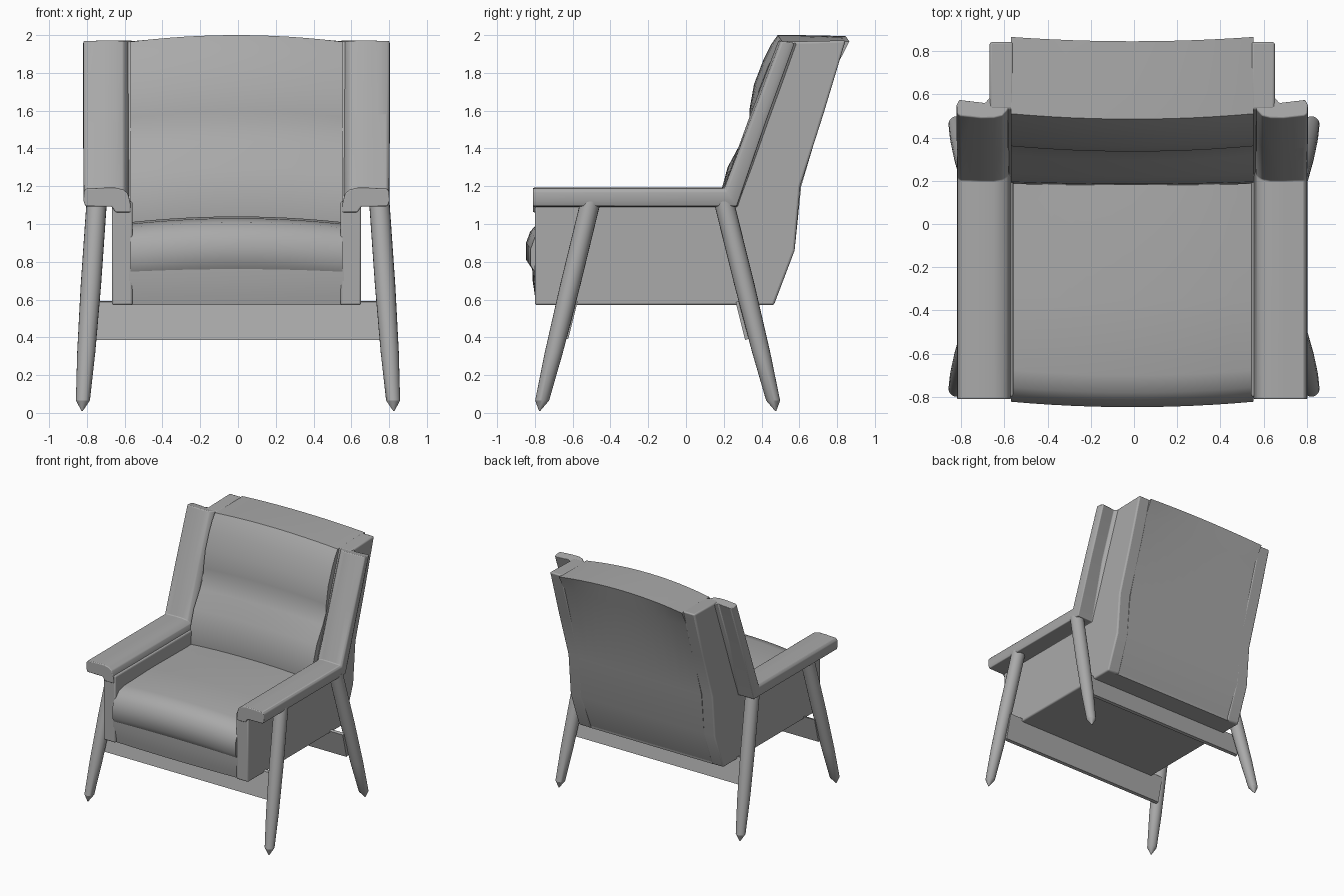
import bpy, bmesh, math
from mathutils import Vector

old = bpy.data.objects.get("Cube")
if old:
    bpy.data.objects.remove(old, do_unlink=True)

GREY = (0.4, 0.4, 0.4, 1)
mat = bpy.data.materials.new("plain grey")
mat.use_nodes = True
mat.diffuse_color = GREY
mat.node_tree.nodes["Principled BSDF"].inputs["Base Color"].default_value = GREY

SHIFT = -0.008  # the upholstery sits slightly off centre


def loft(name, rings, bevel=0, angle=40):
    """Skin closed rings of points, cap both ends and shade smooth by angle."""
    bm = bmesh.new()
    loops = [[bm.verts.new(p) for p in ring] for ring in rings]
    n = len(loops[0])
    for a, b in zip(loops, loops[1:]):
        for i in range(n):
            j = (i + 1) % n
            bm.faces.new((a[i], a[j], b[j], b[i]))
    bm.faces.new(loops[0][::-1])
    bm.faces.new(loops[-1])
    bmesh.ops.recalc_face_normals(bm, faces=bm.faces)
    mesh = bpy.data.meshes.new(name)
    bm.to_mesh(mesh)
    bm.free()
    mesh.materials.append(mat)
    ob = bpy.data.objects.new(name, mesh)
    bpy.context.collection.objects.link(ob)
    if bevel:
        mod = ob.modifiers.new("soft edges", "BEVEL")
        mod.width, mod.segments, mod.limit_method = bevel, 3, "ANGLE"
    bpy.ops.object.select_all(action="DESELECT")
    ob.select_set(True)
    bpy.context.view_layer.objects.active = ob
    bpy.ops.object.shade_smooth_by_angle(angle=math.radians(angle))
    return ob


def across(name, profile, half, crown_y=0, crown_z=0, bevel=0, steps=12):
    """Run a (y, z, softness) profile across the seat, crowned in the middle."""
    rings = []
    for k in range(steps + 1):
        t = 2 * k / steps - 1
        drop = t * t
        rings.append([(SHIFT + t * half, y + crown_y * drop * s, z - crown_z * drop * s)
                      for y, z, s in profile])
    return loft(name, rings, bevel)


# Back: cushioned front, flat top and raked rear
across("back_cushion", [
    (0.46, 0.58, 0), (0.2, 0.9, 0), (0.18, 1.03, 0.2), (0.185, 1.17, 0.4), (0.22, 1.3, 0.6),
    (0.295, 1.44, 0.8), (0.335, 1.54, 1), (0.335, 1.6, 1), (0.36, 1.74, 1),
    (0.41, 1.87, 1), (0.45, 1.95, 1), (0.485, 2.0, 1), (0.6, 2.0, 1), (0.845, 1.995, 0.8),
    (0.8, 1.84, 0), (0.61, 1.2, 0), (0.575, 0.86, 0)], 0.56, 0.025, 0.035)

# Seat cushion with rolled front
across("seat_cushion", [
    (0.4, 0.75, 0), (0.4, 1.02, 0.3), (0.1, 1.035, 1), (-0.35, 1.04, 1), (-0.7, 1.03, 1),
    (-0.78, 1.01, 1), (-0.825, 0.96, 1), (-0.847, 0.9, 1), (-0.847, 0.81, 1),
    (-0.81, 0.755, 0.5)], 0.56, 0.025, 0.03)

# Base box below the seat
across("seat_base", [
    (0.46, 0.57, 0), (0.5, 0.78, 0), (-0.815, 0.78, 1), (-0.812, 0.7, 1),
    (-0.8, 0.62, 1), (-0.79, 0.57, 1)], 0.57, 0.012)

# Side panels, from seat base to the top of the back
SIDE = [(-0.8, 0.57), (-0.8, 1.12), (0.23, 1.12), (0.53, 1.965), (0.845, 1.972),
        (0.73, 1.59), (0.605, 1.2), (0.575, 0.86), (0.465, 0.57)]
# Arm section: x and height off the path, from the outer lower edge
ARM = [(0.8, -0.048), (0.81, -0.02), (0.808, 0.03), (0.795, 0.046), (0.75, 0.047),
       (0.7, 0.05), (0.64, 0.05), (0.6, 0.04), (0.575, 0.02), (0.562, -0.03),
       (0.56, -0.08), (0.64, -0.08), (0.66, -0.05)]
# Wing section: shallow hollow toward the outer edge
WING = [(0.8, -0.045), (0.812, -0.02), (0.81, 0.025), (0.795, 0.035), (0.75, 0.04),
        (0.7, 0.046), (0.64, 0.045), (0.6, 0.035), (0.575, 0.005), (0.562, -0.04),
        (0.56, -0.08), (0.64, -0.08), (0.68, -0.03)]
LEAN = Vector((0.295, 0.835)).normalized()

for side, word in ((1, "left"), (-1, "right")):
    loft(word + "_side_panel", [[(SHIFT + side * x, y, z) for y, z in SIDE]
                                for x in (0.55, 0.66)], 0.012)

    # Armrest turning up into the wing with a mitred corner
    miter = (Vector((0, 1)) + Vector((-LEAN.y, LEAN.x)))
    miter /= miter.y
    rings = []
    for y, z, sect, nrm in ((-0.81, 1.142, ARM, Vector((0, 1))),
                            (0.235, 1.142, ARM, miter),
                            (0.385, 1.567, WING, Vector((-LEAN.y, LEAN.x))),
                            (0.533, 1.965, WING, Vector((-LEAN.y, 0.15)))):
        rings.append([(SHIFT + side * x, y + nrm.x * h, z + nrm.y * h) for x, h in sect])
    loft(word + "_arm_and_wing", rings, 0.006)

    # Splayed round legs with pointed feet
    for word2, top_y, foot_y in (("front", -0.505, -0.775), ("rear", 0.2, 0.475)):
        top = Vector((side * 0.748, top_y, 1.12))
        foot = Vector((side * 0.825, foot_y, 0.01))
        rings = []
        for t, r in ((0, 0.054), (0.4, 0.054), (0.72, 0.048), (0.95, 0.037), (1, 0.003)):
            c = top.lerp(foot, t)
            rings.append([(c.x + r * math.cos(a * math.tau / 20),
                           c.y + r * math.sin(a * math.tau / 20), c.z) for a in range(20)])
        loft(f"{word}_{word2}_leg", rings, angle=30)

# Cross rails leaning with the legs
for word, low_y, high_y in (("front", -0.635, -0.585), ("rear", 0.325, 0.275)):
    loft(word + "_rail", [[(x, low_y - 0.012, 0.387), (x, low_y + 0.012, 0.393),
                           (x, high_y + 0.012, 0.593), (x, high_y - 0.012, 0.587)]
                          for x in (-0.77, 0.77)])
